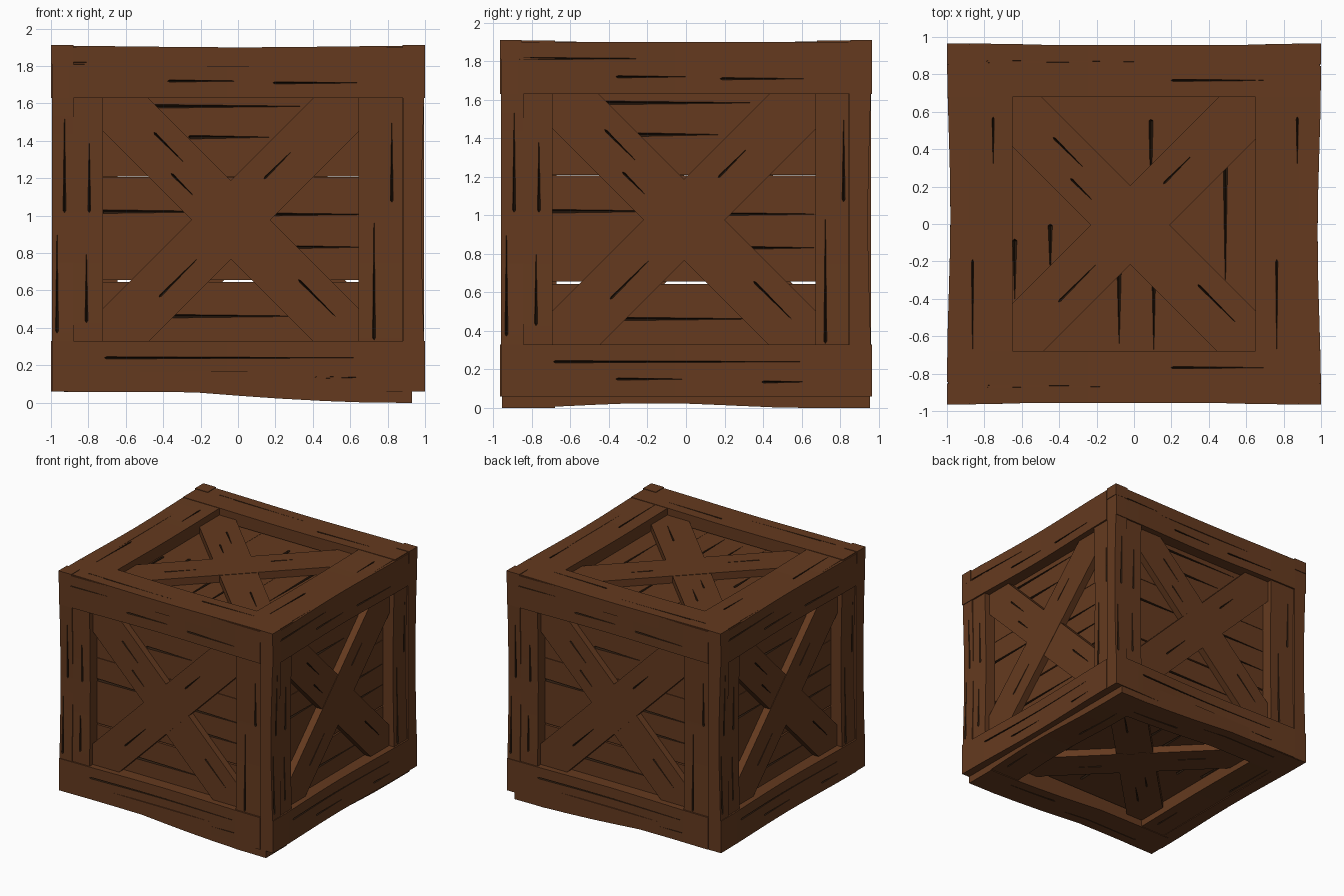
import bpy, bmesh, math
from mathutils import Matrix, Vector

if "Cube" in bpy.data.objects:
    bpy.data.objects.remove(bpy.data.objects["Cube"])


def material(name, rgb):
    m = bpy.data.materials.new(name)
    m.diffuse_color = (*rgb, 1)
    m.use_nodes = True
    m.node_tree.nodes["Principled BSDF"].inputs["Base Color"].default_value = m.diffuse_color
    return m


WOOD = material("wood", (0.128, 0.042, 0.0135))
DARK = material("crack_shadow", (0.03, 0.014, 0.006))


def board(name, M, a, b, width, out, thick, cracks=(), bow=None, half=0.007):
    """Plank from a to b on a face plane, lofted, with tapering V cracks (offset, start, end)."""
    a, b = Vector(a), Vector(b)
    d = b - a
    perp = Vector((-d.y, d.x)).normalized()
    cracks = sorted(cracks)
    stations = {i / 8 for i in range(9)}
    for _, t0, t1 in cracks:
        stations |= {t0, t0 + 0.006, t1}
    bm = bmesh.new()
    rings = []
    for t in sorted(stations):
        top = out + (bow(t) if bow else 0)
        prof = [(-width / 2, out - thick), (-width / 2, top)]
        for w, t0, t1 in cracks:
            k = 0 if t <= t0 or t >= t1 else (t1 - t) / (t1 - t0)
            h = 0.001 + half * k
            prof += [(w - h, top), (w, top - 0.035 * k), (w + h, top)]
        prof += [(width / 2, top), (width / 2, out - thick)]
        c = a + d * t
        rings.append(([bm.verts.new(M @ Vector((*(c + perp * w), n))) for w, n in prof], t))
    count = len(rings[0][0])
    for (r0, t), (r1, s) in zip(rings, rings[1:]):
        for i in range(count):
            j = (i + 1) % count
            f = bm.faces.new((r0[i], r0[j], r1[j], r1[i]))
            ci, part = divmod(i - 2, 3)
            if 0 <= ci < len(cracks) and part < 2:
                if cracks[ci][1] <= t and s <= cracks[ci][2]:
                    f.material_index = 1
    bm.faces.new(rings[0][0])
    bm.faces.new(rings[-1][0])
    bmesh.ops.recalc_face_normals(bm, faces=bm.faces)
    me = bpy.data.meshes.new(name)
    bm.to_mesh(me)
    bm.free()
    me.materials.append(WOOD)
    me.materials.append(DARK)
    bpy.context.collection.objects.link(bpy.data.objects.new(name, me))


def brace(side, M, cu, cv, out):
    """Diagonal cross filling a face opening."""
    r = 0.71
    board(side + "_brace_rising", M, (cu - r, cv - r), (cu + r, cv + r), 0.298, out - 0.055, 0.062,
          [(-0.02, 0.22, 0.36), (0.03, 0.64, 0.74)], half=0.005)
    board(side + "_brace_falling", M, (cu - r, cv + r), (cu + r, cv - r), 0.298, out - 0.058, 0.059,
          [(0.04, 0.19, 0.3), (-0.05, 0.3, 0.38), (0.03, 0.74, 0.88)], half=0.005)


def sag(amount):
    return lambda t: -amount * (0.5 - 0.5 * math.cos(2 * math.pi * t))


# Four side panels in a pinwheel
FRONT = Matrix(((1, 0, 0), (0, 0, -1), (0, 1, 0))).to_4x4()
for k, side in enumerate(("front", "right", "back", "left")):
    M = Matrix.Rotation(k * math.pi / 2, 4, 'Z') @ FRONT
    hu, hn, cu = ((0.995, 0.963, -0.038), (0.96, 0.998, -0.01))[k % 2]
    lo, hi = cu - 0.6825, cu + 0.6825
    end = hu - 0.115
    edge = -hu + 0.115

    # wall slats
    for i, (z0, z1, cr) in enumerate((
            (0.12, 0.645, [(0.08, 0.25, 0.71)]),
            (0.657, 1.2065, [(0.09, 0.06, 0.45), (0.075, 0.5, 0.92), (-0.1, 0.6, 0.9)]),
            (1.2095, 1.79, [(-0.08, 0.34, 0.6), (0.085, 0.22, 0.7)]))):
        zc = (z0 + z1) / 2
        board(f"{side}_slat_{i}", M, (-0.83, zc), (0.83, zc), z1 - z0, hn - 0.115, 0.05, cr, half=0.009)

    brace(side, M, cu, 0.977, hn)

    # frame posts (corner strip plus slightly recessed inner boards) and rails
    board(side + "_corner_post", M, ((edge - hu) / 2, 0.06), ((edge - hu) / 2, 1.9), hu + edge, hn, 0.115,
          [(0.03, 0.17, 0.46), (-0.01, 0.52, 0.8)], sag(0.018))
    board(side + "_post_left", M, ((lo + edge) / 2, 0.06), ((lo + edge) / 2, 1.9), lo - edge, hn - 0.01, 0.11,
          [(-0.005, 0.52, 0.72), (0.01, 0.2, 0.4)], sag(0.012))
    board(side + "_post_right", M, ((hi + end) / 2, 0.06), ((hi + end) / 2, 1.9), end - hi, hn - 0.01, 0.11,
          [(0.035, 0.15, 0.5), (-0.06, 0.55, 0.78)], sag(0.012))
    board(side + "_rail_bottom", M, (-hu, 0.195), (end, 0.195), 0.27, hn + 0.002, 0.12,
          [(0.045, 0.15, 0.86), (-0.045, 0.33, 0.52), (-0.06, 0.75, 0.87)], sag(0.018), 0.005)
    board(side + "_rail_top", M, (-hu, 1.765), (end, 1.765), 0.27, hn + 0.002, 0.12,
          [(-0.045, 0.33, 0.53), (-0.055, 0.63, 0.87), (0.05, 0.05, 0.4)], sag(0.018), 0.005)

# Lid and base panels
LID_SLATS = (
    (-0.83, -0.2655, [(0.1, 0.5, 0.66), (-0.09, 0.55, 0.75)]),
    (-0.2635, 0.285, [(0.08, 0.15, 0.42), (0.095, 0.62, 0.92), (-0.09, 0.65, 0.9)]),
    (0.287, 0.83, [(-0.07, 0.3, 0.7), (0.25, 0.68, 0.9)]))


def base_drop(x):
    s = min(1, max(0, (x + 0.25) / 1.15))
    return 0.058 * math.sin(s * math.pi / 2)


LID = Matrix.Translation((0, 0, 1.905))
BASE = Matrix.Translation((0, 0, 0.06)) @ Matrix.Rotation(math.pi, 4, 'X')
for side, M, hx in (("lid", LID, 0.99), ("base", BASE, 0.93)):
    is_base = side == "base"
    grow = 0.004 if is_base else 0      # base slats sit tight together
    for i, (x0, x1, cr) in enumerate(LID_SLATS):
        xc = (x0 + x1) / 2
        board(f"{side}_slat_{i}", M, (xc, 0.8), (xc, -0.8), x1 - x0 + grow, -0.115, 0.05, cr, half=0.011)
    brace(side, M, -0.02, -0.005, 0)

    # stiles run front to back, rails run across
    for sx, label in ((-1, "left"), (1, "right")):
        outer = hx if is_base else 0.976
        xc = sx * (outer + 0.65) / 2
        if is_base and sx > 0:
            bow = lambda t: 0.06 - 0.025 * math.sin(math.pi * min(1, t * 1.2)) ** 2
        else:
            bow = sag(0.008)
        board(f"{side}_stile_{label}", M, (xc, 0.955), (xc, -0.955), outer - 0.65, 0, 0.11,
              [(0.06, 0.2, 0.33), (-0.05, 0.6, 0.85)], bow, 0.005)
    for sy, label in ((-1, "near"), (1, "far")):
        bow = (lambda t: base_drop(-0.93 + 1.86 * t)) if is_base else sag(0.008)
        board(f"{side}_rail_{label}", M, (-hx, sy * 0.818), (hx, sy * 0.818), 0.276, 0.003, 0.11,
              [(sy * 0.05, 0.1, 0.5), (-sy * 0.05, 0.6, 0.85)], bow, 0.005)

# Slightly raised lid corner caps
for sx in (-1, 1):
    for sy in (-1, 1):
        board(f"corner_cap_{'l' if sx < 0 else 'r'}{'n' if sy < 0 else 'f'}", LID,
              (sx * 0.88, sy * 0.91), (sx * 1.0, sy * 0.91), 0.112, 0.007, 0.1)
